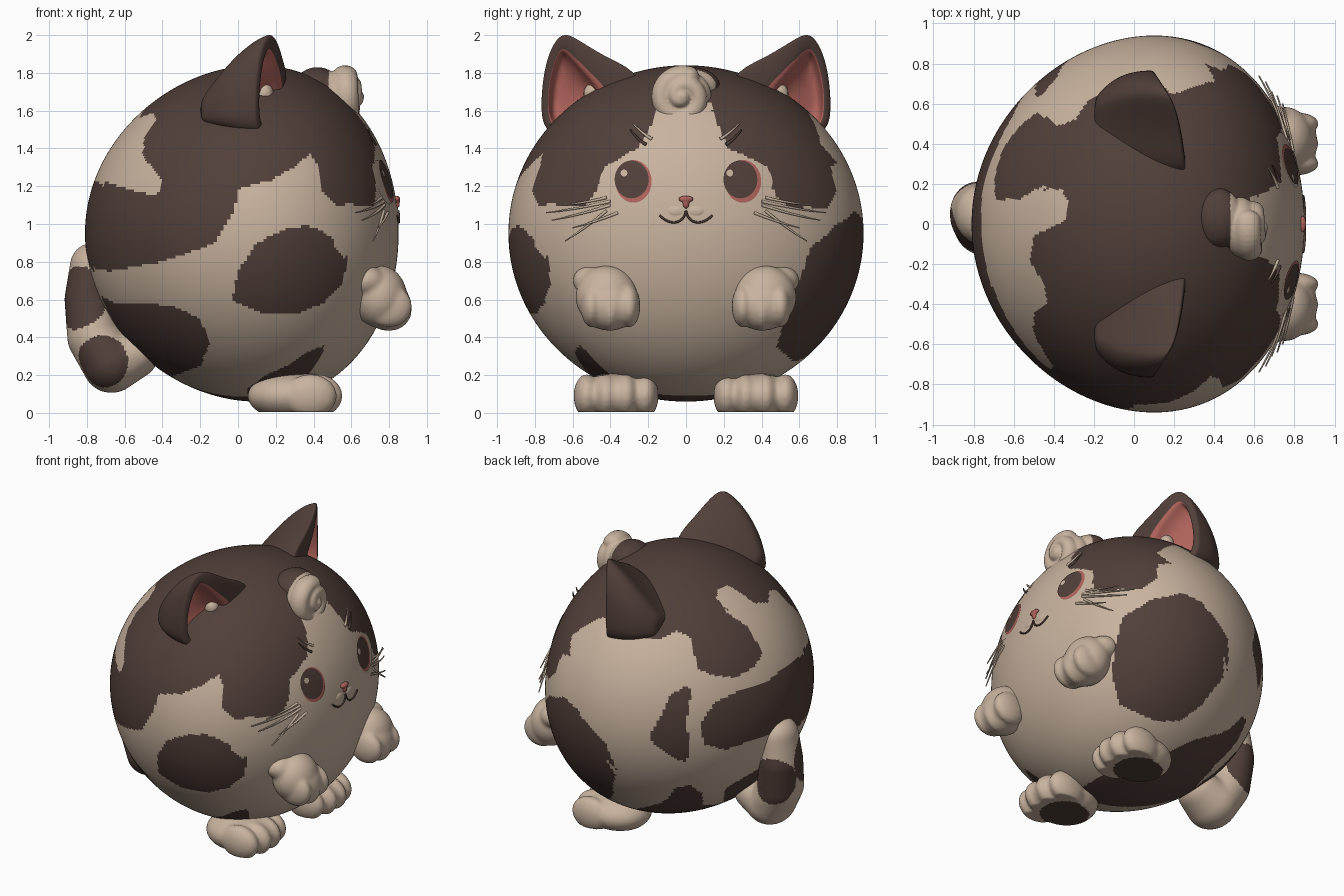
import bpy, bmesh, math
from mathutils import Vector, Matrix

if "Cube" in bpy.data.objects:
    bpy.data.objects.remove(bpy.data.objects["Cube"])


def material(name, rgb):
    m = bpy.data.materials.new(name)
    m.diffuse_color = (*rgb, 1)
    m.use_nodes = True
    m.node_tree.nodes["Principled BSDF"].inputs["Base Color"].default_value = m.diffuse_color
    return m


MATS = [material("cream_fur", (0.58, 0.45, 0.345)),
        material("dark_brown_fur", (0.083, 0.05, 0.041)),
        material("soft_pink", (0.43, 0.125, 0.105))]
CREAM, BROWN, PINK = range(3)


def finish(name, bm, rule=lambda f: CREAM):
    """Turn a bmesh into a smooth object, colouring each face by a rule."""
    bmesh.ops.recalc_face_normals(bm, faces=bm.faces)
    for f in bm.faces:
        f.smooth = True
        f.material_index = rule(f)
    me = bpy.data.meshes.new(name)
    bm.to_mesh(me)
    bm.free()
    for m in MATS:
        me.materials.append(m)
    ob = bpy.data.objects.new(name, me)
    bpy.context.collection.objects.link(ob)
    return ob


def blobs(name, parts, rule=lambda f: CREAM, voxel=0.013, smooth=5):
    """Fuse ellipsoids (centre, radii) into one soft lump that stops at the floor."""
    bm = bmesh.new()
    for c, r in parts:
        bmesh.ops.create_uvsphere(bm, u_segments=28, v_segments=18, radius=1,
                                  matrix=Matrix.LocRotScale(Vector(c), None, Vector(r)))
    tmp = finish(name + "_tmp", bm)
    mod = tmp.modifiers.new("fuse", 'REMESH')
    mod.mode, mod.voxel_size = 'VOXEL', voxel
    mod = tmp.modifiers.new("soften", 'SMOOTH')
    mod.iterations = smooth
    bpy.context.view_layer.update()
    me = bpy.data.meshes.new_from_object(tmp.evaluated_get(bpy.context.evaluated_depsgraph_get()))
    bpy.data.objects.remove(tmp)
    bm = bmesh.new()
    bm.from_mesh(me)
    for v in bm.verts:
        v.co.z = max(v.co.z, .004)
    bm.normal_update()
    return finish(name, bm, rule)


def strand(name, pts, radius, mat, taper=.6):
    cu = bpy.data.curves.new(name, 'CURVE')
    cu.dimensions, cu.bevel_depth, cu.bevel_resolution = '3D', radius, 1
    cu.use_fill_caps = True
    sp = cu.splines.new('NURBS')
    sp.points.add(len(pts) - 1)
    for i, p in enumerate(pts):
        sp.points[i].co = (*p, 1)
        sp.points[i].radius = 1 - taper * i / (len(pts) - 1)
    sp.use_endpoint_u, sp.order_u = True, 3
    cu.materials.append(MATS[mat])
    bpy.context.collection.objects.link(bpy.data.objects.new(name, cu))


def surf(y, z, off=0.0):
    """Point on the face side of the body."""
    n = math.sqrt(max(0, 1 - (y / .94) ** 2 - ((z - .95) / .89) ** 2))
    return Vector((.02 + .83 * n + .08 * (1 - n * n) + off, y, z))


# Fur patches: outlines drawn in the plane of the view that sees them best
side = [
    [(-.52, 1.62), (-.42, 1.52), (-.51, 1.42), (-.5, 1.36), (-.4, 1.22), (-.43, 1.15), (-.57, 1.18),
     (-.75, 1.24), (-.95, 1.2), (-.9, .8), (-.68, .75), (-.4, .8), (-.12, .9), (-.03, 1.05), (.01, 1.19),
     (.17, 1.23), (.28, 1.29), (.38, 1.37), (.42, 1.32), (.44, 1.18), (.52, 1.1), (.62, 1.1), (.68, 1.2),
     (1, 1.3), (1, 2.1), (-.6, 2.1)],
    [(-.03, .6), (0, .75), (.1, .9), (.25, .97), (.35, .99), (.42, .98), (.5, .92), (.52, .86), (.59, .8),
     (.59, .72), (.45, .58), (.3, .52), (.15, .52), (.02, .57)],
    [(-.8, .66), (-.65, .58), (-.35, .57), (-.2, .5), (-.15, .37), (-.2, .25), (-.35, .19), (-.47, .2),
     (-.65, .35), (-.9, .5)],
    [(.05, .13), (.15, .2), (.28, .26), (.38, .33), (.49, .37), (.53, .34), (.48, .25), (.38, .2), (.05, .1)]]
face = [
    [(-.76, 1.37), (-.8, 1.3), (-.8, 1.2), (-.74, 1.12), (-.65, 1.09), (-.53, 1.1), (-.46, 1.2), (-.43, 1.3),
     (-.35, 1.35), (-.26, 1.4), (-.2, 1.48), (-.16, 1.6), (-.12, 1.75), (.12, 1.75), (.14, 1.6), (.18, 1.5),
     (.22, 1.4), (.34, 1.35), (.43, 1.3), (.47, 1.15), (.55, 1.08), (.7, 1.1), (.8, 1.18), (.8, 1.27),
     (.74, 1.33), (1, 1.4), (1, 2.1), (-1, 2.1), (-1, 1.5)],
    [(-.95, 1), (-.84, .9), (-.74, .85), (-.72, .75), (-.76, .62), (-.84, .52), (-.95, .55)],
    [(-.66, .3), (-.62, .37), (-.55, .35), (-.45, .24), (-.4, .15), (-.6, .1)],
    [(.95, .98), (.86, .98), (.8, .9), (.72, .77), (.7, .65), (.72, .54), (.58, .48), (.52, .4), (.47, .25),
     (.5, .2), (.65, .2), (1, .6)]]
top = [
    [(-.68, .17), (-.62, .42), (-.54, .52), (-.37, .53), (-.27, .62), (-.29, .72), (-.17, .84), (.08, .89),
     (.28, .84), (.45, .72), (1, .7), (1, -.7), (.58, -.58), (.38, -.77), (.15, -.83), (.08, -1), (-.3, -1),
     (-.42, -.75), (-.5, -.55), (-.5, -.44), (-.43, -.4), (-.45, -.3), (-.52, -.18), (-.5, -.06),
     (-.34, .02), (-.33, .12), (-.36, .17), (-.42, .18), (-.52, .12), (-.6, .06), (-.67, .1)]]
back = [
    [(-.84, .6), (-.7, .56), (-.62, .45), (-.53, .39), (-.51, .28), (-.17, .26), (-.06, .32), (.03, .27),
     (.08, .06), (.2, .02), (.33, .01), (.45, .08), (.51, .17), (.4, .35), (.28, .43), (.15, .55), (.2, .6),
     (.32, .58), (.45, .45), (.52, .47), (.55, .6), (.75, .7), (.7, 1.2), (-1, 1.2)],
    [(-.95, -.1), (-.87, -.15), (-.78, -.19), (-.66, -.28), (-.53, -.43), (-.45, -.62), (-.43, -.85), (-.6, -.85), (-1, -.4)],
    [(0, -.05), (.04, -.07), (.01, -.2), (.01, -.35), (.03, -.5), (-.01, -.55), (-.12, -.5), (-.22, -.43), (-.24, -.37),
     (-.16, -.23), (-.1, -.1)],
    [(-.14, -.82), (-.07, -.72), (.03, -.7), (.11, -.76), (.11, -.89), (-.13, -.95)],
    [(.24, -.84), (.26, -.72), (.54, -.56), (.7, -.6), (.6, -.8)],
    [(.9, .25), (.68, .1), (.52, -.03), (.36, -.07), (.19, -.16), (.09, -.3), (.12, -.43), (.26, -.47),
     (.55, -.36), (.8, -.3), (.95, -.1)]]
under = [
    [(-.5, .5), (.1, .52), (.2, .6), (.2, .7), (.37, .7), (.5, .62), (.58, .5), (1, .4), (1, 1.2), (-.5, 1.2)],
    [(-.03, .33), (.17, .45), (.37, .49), (.53, .41), (.63, .2), (.62, -.07), (.47, -.26), (.33, -.36),
     (.17, -.36), (-.06, -.25), (-.1, -.07), (-.09, .1)],
    [(-.6, -.85), (-.45, -.8), (-.2, -.69), (0, -.62), (.2, -.58), (.4, -.48), (.6, -.42), (.73, -.27), (.82, -.3),
     (.72, -.5), (.5, -.65), (.33, -.8), (.2, -1.1), (-.5, -1.1)]]
c, s = .906, .423
VIEWS = [(Vector(t), Vector(u), Vector(v), o, polys) for t, u, v, o, polys in (
    ((0, -1, 0), (1, 0, 0), (0, 0, 1), 0, side),
    ((1.05, 0, 0), (0, 1, 0), (0, 0, 1), 0, face),
    ((0, 0, 1), (1, 0, 0), (0, 1, 0), 0, top),
    ((-.574 * c, .819 * c, s), (-.819, -.574, 0), (.574 * s, -.819 * s, c), 1, back),
    ((.68 * c, .733 * c, -s), (-.733, .68, 0), (.68 * s, .733 * s, c), 1, under))]


def inside(u, v, poly):
    hit = False
    for (a, b), (p, q) in zip(poly, poly[1:] + poly[:1]):
        if (b > v) != (q > v) and u < a + (v - b) * (p - a) / (q - b):
            hit = not hit
    return hit


def patch(f):
    n, p = f.normal, f.calc_center_median()
    t, u, v, o, polys = max(VIEWS, key=lambda w: n.dot(w[0]))
    p.z -= o
    pu, pv = p.dot(u), p.dot(v)
    if o:
        pu, pv = pu / .98, (pv + .045) / .98
    return BROWN if any(inside(pu, pv, q) for q in polys) else CREAM


# Round body
bm = bmesh.new()
bmesh.ops.create_uvsphere(bm, u_segments=300, v_segments=190, radius=1)
for vert in bm.verts:
    x, y, z = vert.co
    vert.co = (.02 + .83 * x + .08 * (1 - x * x), .94 * y, .95 + .89 * z)
bm.normal_update()
finish("body", bm, patch)

# Ears: lofted outlines from the back, round the rim, into the pink hollow
RIM = [(.745, 1.42), (.775, 1.62), (.745, 1.88), (.665, 2.025), (.585, 1.99), (.42, 1.88), (.2, 1.79), (.3, 1.52)]
HOLLOW = [(.7, 1.48), (.735, 1.62), (.71, 1.81), (.665, 1.93), (.625, 1.9), (.53, 1.79), (.41, 1.66), (.5, 1.5)]


def rim_x(y):
    return min(.1 + .65 * (.76 - y), .2 + .13 * (.76 - y))


def ear(name, sg):
    loops = []
    for k in (1, .9, .7, .45, .2, .05, 0):
        fy, fz = 1 - .6 * k ** 3, 1 - .8 * k ** 1.6
        loops.append([(rim_x(y) * (1 - k) - .2 * k, .52 + (y - .52) * fy, 1.56 + (z - 1.56) * fz) for y, z in RIM])
    for depth, f in ((.0, 1), (.04, .97), (.12, .7)):
        loops.append([(rim_x(y) - depth, .62 + (y - .62) * f, 1.68 + (z - 1.68) * f) for y, z in HOLLOW])
    bm = bmesh.new()
    rings = [[bm.verts.new((x, sg * y, z)) for x, y, z in lp] for lp in loops]
    pink = set()
    for i, (a, b) in enumerate(zip(rings, rings[1:])):
        for j in range(len(a)):
            k = (j + 1) % len(a)
            f = bm.faces.new((a[j], a[k], b[k], b[j]))
            if i >= 7:
                pink.add(f)
    bm.faces.new(rings[0])
    pink.add(bm.faces.new(rings[-1]))
    ob = finish(name, bm, lambda f: PINK if f in pink else BROWN)
    mod = ob.modifiers.new("round", 'SUBSURF')
    mod.levels = mod.render_levels = 3


def disc(name, y, z, ry, rz, off, mat):
    """Thin plate that hugs the face."""
    bm = bmesh.new()
    n, rings = 36, 6
    mid = bm.verts.new(surf(y, z, off))
    prev = None
    for r in range(1, rings + 1):
        ring = [bm.verts.new(surf(y + ry * r / rings * math.cos(a), z + rz * r / rings * math.sin(a), off))
                for a in (2 * math.pi * i / n for i in range(n))]
        for i in range(n):
            j = (i + 1) % n
            bm.faces.new((prev[i], ring[i], ring[j], prev[j]) if prev else (mid, ring[i], ring[j]))
        prev = ring
    finish(name, bm, lambda f: mat)


def sole(sg):
    return lambda f: BROWN if f.normal.z < -.9 and math.hypot(
        (f.calc_center_median().x - .27) / .17, (f.calc_center_median().y - sg * .37) / .16) < 1 else CREAM


for label, sg in (("right", -1), ("left", 1)):
    ear("ear_" + label, sg)
    blobs("ear_tuft_" + label, [((.14, sg * .49, 1.69), (.05, .055, .06))])
    # Eyes
    disc("eye_white_" + label, sg * .32, 1.222, .138, .118, .004, CREAM)
    disc("eye_ring_" + label, sg * .29 + .012, 1.226, .096, .113, .007, PINK)
    disc("iris_" + label, sg * .288, 1.236, .09, .1, .010, BROWN)
    disc("eye_glint_" + label, sg * .28 - .048, 1.27, .018, .018, .013, CREAM)
    # Raised front paws
    blobs("front_paw_" + label,
          [((.75, sg * .42, .615), (.145, .165, .165)), ((.68, sg * .5, .7), (.1, .1, .08)),
           ((.79, sg * .405, .57), (.125, .155, .135))] +
          [((.8, sg * (.4 + d), .545 + abs(d) * .2), (.122, .058, .112)) for d in (-.1, 0, .1)])
    # Feet with dark soles
    blobs("foot_" + label,
          [((.27, sg * .37, .09), (.22, .205, .125)), ((.36, sg * .37, .09), (.18, .21, .12))] +
          [((.43 - abs(d) * .3, sg * (.37 + d), .09), (.14, .07, .115)) for d in (-.155, -.053, .053, .155)],
          sole(sg))
    # Muzzle, whiskers and brow hairs
    blobs("muzzle_" + label, [((.815, sg * .05, 1.065), (.035, .07, .045))], voxel=.007)
    strand("mouth_" + label, [surf(sg * y, z, .006) for y, z in ((0, 1.07), (.01, 1.02), (.09, 1.0), (.14, 1.045))],
           .006, BROWN, 0)
    for i, (y0, z0, y1, z1) in enumerate(((.4, 1.12, .74, 1.06), (.4, 1.1, .71, 1.02), (.42, 1.07, .64, .91),
                                          (.36, 1.06, .6, .98), (.42, 1.14, .66, 1.1))):
        strand(f"whisker_{label}_{i}", [surf(sg * y0, z0), surf(sg * (y0 + y1) / 2, (z0 + z1) / 2 - .01, .02),
                                        surf(sg * y1, z1, .05)], .009, CREAM)
    for i, d in enumerate((0, .03)):
        strand(f"brow_hair_{label}_{i}", [surf(sg * (.18 + d), 1.45 - d), surf(sg * (.22 + d), 1.47 - d, .01),
                                          surf(sg * (.28 + d * .5), 1.53 - d, .03)], .01, BROWN if i else CREAM)

# Nose
blobs("nose", [((.84, 0, 1.132), (.02, .042, .018)), ((.84, 0, 1.108), (.018, .018, .028))],
      lambda f: PINK, voxel=.006)

# Forelock: dark root and a cream spiral curl
curl = [((.42, .03, 1.73), (.12, .15, .1)), ((.53, -.015, 1.675), (.095, .15, .14))]
for i in range(61):
    t = i / 60
    a, r, w = .4 * math.pi + t * 3.4 * math.pi, .11 * min(1, 1.45 * (1 - t)), .056 - .016 * t
    curl.append(((.565 + .055 * t, -.02 + r * math.cos(a), 1.675 + r * math.sin(a)), (w * 1.2, w, w)))
blobs("forelock_curl", curl, lambda f: BROWN if f.calc_center_median().x < .48 else CREAM, voxel=.009, smooth=3)

# Tail curling up behind, with dark spots
path = [((-.55, 0, .31), .13), ((-.67, -.01, .26), .155), ((-.76, .02, .4), .145), ((-.785, .05, .6), .135),
        ((-.77, .05, .78), .12)]
tail = []
for (p, r0), (q, r1) in zip(path, path[1:]):
    for i in range(9):
        w = r0 + (r1 - r0) * i / 8
        tail.append((Vector(p).lerp(Vector(q), i / 8), (w, w * 1.2, w)))
SPOTS = [(Vector(p), r) for p, r in (((-.86, -.08, .61), .17), ((-.72, -.14, .27), .14), ((-.82, .2, .5), .17))]
blobs("tail", tail, lambda f: BROWN if any((f.calc_center_median() - p).length < r for p, r in SPOTS) else CREAM,
      smooth=8)
